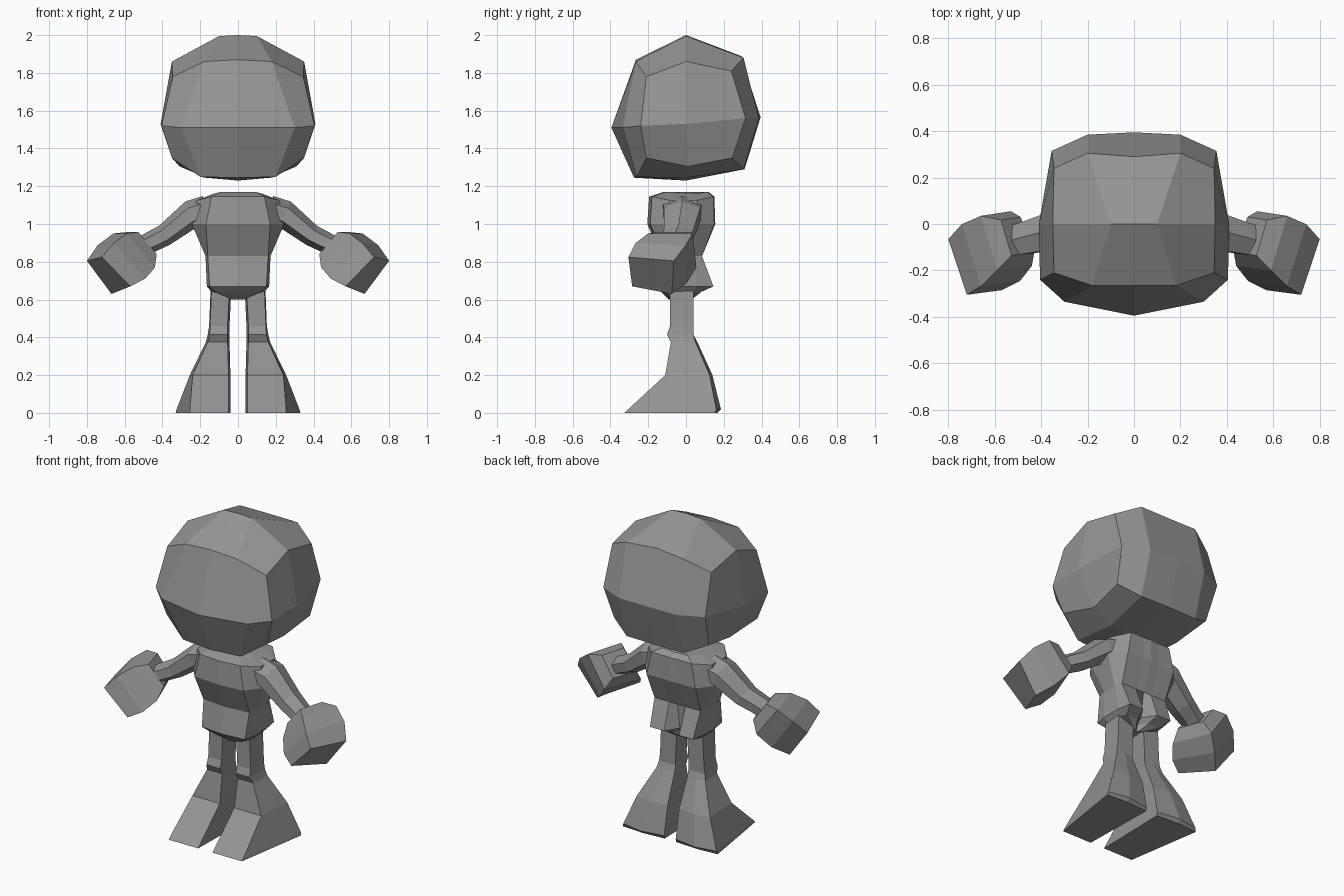
import bpy
import bmesh
import math
from mathutils import Matrix, Vector

cube = bpy.data.objects.get("Cube")
if cube:
    bpy.data.objects.remove(cube)

grey = bpy.data.materials.new("plain grey")
grey.use_nodes = True
colour = (0.3, 0.3, 0.3, 1)
grey.diffuse_color = colour
grey.node_tree.nodes["Principled BSDF"].inputs["Base Color"].default_value = colour


def finish(name, bm, mirror=False):
    """Optionally weld on the mirrored half, then make a flat shaded object."""
    if mirror:
        bmesh.ops.mirror(bm, geom=bm.verts[:] + bm.edges[:] + bm.faces[:],
                         matrix=Matrix(), merge_dist=0.001, axis='X')
    bmesh.ops.recalc_face_normals(bm, faces=bm.faces)
    mesh = bpy.data.meshes.new(name)
    bm.to_mesh(mesh)
    bm.free()
    mesh.materials.append(grey)
    obj = bpy.data.objects.new(name, mesh)
    bpy.context.collection.objects.link(obj)
    return obj


def loft(bm, rings, closed=True, cap_start=True, cap_end=True):
    """Bridge a list of point rings with quads and cap the chosen ends."""
    loops = [[bm.verts.new(p) for p in ring] for ring in rings]
    count = len(loops[0])
    for low, high in zip(loops, loops[1:]):
        for i in range(count if closed else count - 1):
            j = (i + 1) % count
            bm.faces.new((low[i], low[j], high[j], high[i]))
    if cap_start:
        bm.faces.new(loops[0])
    if cap_end:
        bm.faces.new(loops[-1])
    return loops


def flip(rings, side):
    return [[(p[0] * side, p[1], p[2]) for p in ring] for ring in rings]


# Head: loops run top, back, bottom, front; the sides bulge to a centre point
middle = [(0, 2), (.29, 1.89), (.395, 1.565), (.31, 1.29),
          (0, 1.23), (-.275, 1.245), (-.395, 1.51), (-.265, 1.87)]
inner = [(.1, 0, 1.995), (.2, .305, 1.88), (.2, .385, 1.56), (.2, .305, 1.29),
         (.17, 0, 1.245), (.2, -.26, 1.25), (.3, -.335, 1.51), (.18, -.265, 1.86)]
outer = [(.35, 0, 1.86), (.345, .24, 1.81), (.355, .315, 1.56), (.33, .245, 1.35),
         (.31, .01, 1.305), (.35, -.21, 1.35), (.405, -.24, 1.52), (.345, -.21, 1.78)]
bm = bmesh.new()
loops = loft(bm, [[(0, y, z) for y, z in middle], inner, outer],
             cap_start=False, cap_end=False)
rim = loops[-1]
centre = bm.verts.new((.41, 0, 1.53))
for i in range(0, 8, 2):
    bm.faces.new((centre, rim[i], rim[i + 1], rim[(i + 2) % 8]))
finish("head", bm, mirror=True)


# Shirt: half rings from neck to hem, with a notch in the back of the hem
def shirt_ring(z, panel, side, front, back, notch, drop=0):
    return [(0, front, z), (panel, front + .015, z),
            (side, front * .45, z - drop), (side, back * .4, z - drop),
            (panel, back, z), (panel * .35, back, z), (0, notch, z)]


shirt = [
    shirt_ring(1.17, .09, .13, -.12, .11, .12, .01),
    shirt_ring(1.145, .14, .22, -.195, .145, .15, .02),
    shirt_ring(1, .17, .245, -.205, .15, .155),
    shirt_ring(.83, .16, .172, -.13, .085, .085),
    shirt_ring(.67, .15, .165, -.16, .145, .06),
    shirt_ring(.64, .12, .14, -.13, .08, .03),
    shirt_ring(.6, .03, .05, -.09, .03, .02, -.02),
]
bm = bmesh.new()
loft(bm, shirt, closed=False)
finish("shirt", bm, mirror=True)


# Arms: six sided rings along a drooping path
def arm_ring(x, y, z, depth, height, lean):
    up = Vector((math.sin(lean), 0, math.cos(lean)))
    ring = []
    for k in range(6):
        angle = math.radians(60 * k + 30)
        ring.append(Vector((x, y, z)) + up * height * math.sin(angle)
                    + Vector((0, depth * math.cos(angle), 0)))
    return ring


arm = [
    arm_ring(.17, -.02, 1.07, .12, .08, .2),
    arm_ring(.25, -.02, 1.05, .11, .075, .4),
    arm_ring(.39, -.04, .94, .09, .058, .5),
    arm_ring(.47, -.06, .9, .08, .055, .5),
    arm_ring(.56, -.09, .85, .08, .055, .6),
]

# Hands: a tapered mitten block from wrist to knuckles
wrist = [Vector(p) for p in
         [(.59, -.2, .95), (.66, .035, .95), (.53, .055, .77), (.44, -.18, .77)]]
knuckles = [Vector(p) for p in
            [(.72, -.305, .825), (.8, -.065, .805), (.67, -.075, .63), (.57, -.285, .67)]]
palm = sum(wrist, Vector()) / 4
core = sum(wrist + knuckles, Vector()) / 8
swell = [core + ((a + b) / 2 - core) * 1.12 for a, b in zip(wrist, knuckles)]
cuff = [palm + (p - palm) * .65 + Vector((-.05, .02, .04)) for p in wrist]
hand = [cuff, wrist, swell, knuckles]


# Legs: five sided rings, flaring into the trouser bottoms and long toes
def leg_ring(z, inside, outside, front, back, flare=0, heel=0):
    return [(inside, front, z), (outside, front, z), (outside + flare, back, z),
            ((inside + outside + flare) / 2, back + heel, z), (inside - .01, back, z)]


leg = [
    leg_ring(0, .05, .255, -.325, .155, .075, .01),
    leg_ring(.02, .05, .255, -.305, .16, .07, .025),
    leg_ring(.2, .05, .24, -.11, .125, .015, .015),
    leg_ring(.375, .055, .16, -.08, .05, .01, .01),
    leg_ring(.415, .055, .15, -.1, .04, .01),
    leg_ring(.46, .055, .148, -.085, .04, .005),
    leg_ring(.66, .045, .14, -.085, .04, .005),
]

for label, side in (("left", 1), ("right", -1)):
    for part, rings in (("arm", arm), ("hand", hand), ("leg", leg)):
        bm = bmesh.new()
        loft(bm, flip(rings, side))
        finish(label + "_" + part, bm)
